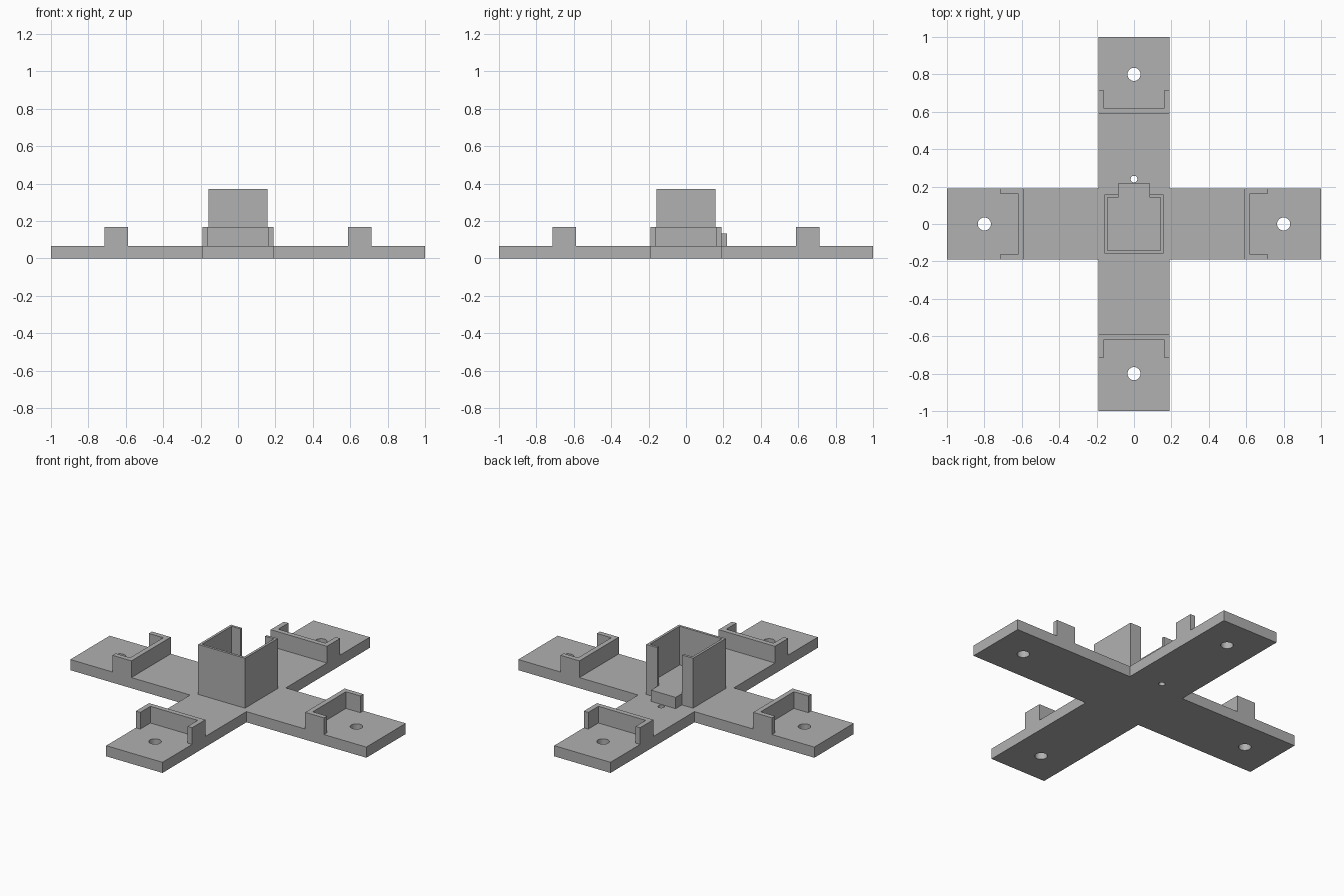
import bpy, bmesh, math
from mathutils import Matrix

cube = bpy.data.objects.get("Cube")
if cube:
    bpy.data.objects.remove(cube, do_unlink=True)

# Main dimensions
ARM = 0.19          # half width of an arm
BASE = 0.065        # plate thickness
RIM = 0.167         # top of the brackets
OUT, INN = 0.158, 0.143   # socket outer and inner half widths
SLOT = 0.083        # half width of the socket slot
TAB = 0.218         # end of the tongue

grey = bpy.data.materials.new("light_grey")
grey.use_nodes = True
colour = (0.44, 0.44, 0.44, 1)
grey.diffuse_color = colour
grey.node_tree.nodes["Principled BSDF"].inputs["Base Color"].default_value = colour


def prism(name, outline, z0, z1, angle=0.0):
    """Extrude a flat outline from z0 to z1, turned about the z axis."""
    bm = bmesh.new()
    face = bm.faces.new([bm.verts.new((x, y, z0)) for x, y in outline])
    ext = bmesh.ops.extrude_face_region(bm, geom=[face])["geom"]
    top = [v for v in ext if isinstance(v, bmesh.types.BMVert)]
    bmesh.ops.translate(bm, verts=top, vec=(0, 0, z1 - z0))
    bmesh.ops.recalc_face_normals(bm, faces=bm.faces)
    bm.transform(Matrix.Rotation(angle, 4, "Z"))
    mesh = bpy.data.meshes.new(name)
    bm.to_mesh(mesh)
    bm.free()
    mesh.materials.append(grey)
    obj = bpy.data.objects.new(name, mesh)
    bpy.context.collection.objects.link(obj)
    return obj


def mirrored(half):
    """Complete an outline by mirroring its +x half."""
    return half + [(-x, y) for x, y in reversed(half)]


def turned(points, k):
    c, s = round(math.cos(k * math.pi / 2)), round(math.sin(k * math.pi / 2))
    return [(c * x - s * y, s * x + c * y) for x, y in points]


# Cross-shaped base plate
cross = []
for k in range(4):
    cross += turned([(ARM, -ARM), (1, -ARM), (1, ARM)], k)
base = prism("cross_base", cross, 0, BASE)

# Screw holes through the arms and a small hole behind the socket
holes = [(x, y, 0.035) for x, y in (turned([(0, 0.8)], k)[0] for k in range(4))]
holes.append((0, 0.24, 0.018))
bm = bmesh.new()
for x, y, r in holes:
    bmesh.ops.create_cone(bm, cap_ends=True, segments=32, radius1=r, radius2=r,
                          depth=0.4, matrix=Matrix.Translation((x, y, 0)))
mesh = bpy.data.meshes.new("hole_cutter")
bm.to_mesh(mesh)
bm.free()
mesh.materials.append(grey)
cutter = bpy.data.objects.new("hole_cutter", mesh)
bpy.context.collection.objects.link(cutter)
cutter.hide_render = True
cutter.hide_viewport = True
cutter.display_type = "WIRE"
cut = base.modifiers.new("holes", "BOOLEAN")
cut.object = cutter
cut.operation = "DIFFERENCE"
cut.solver = "EXACT"

# U-shaped bracket on each arm, open outwards
bracket = mirrored([(ARM, 0.587), (ARM, 0.714), (0.16, 0.714), (0.16, 0.617)])
for k, side in enumerate(("back", "right", "front", "left")):
    prism(side + "_bracket", bracket, BASE, RIM, k * math.pi / 2)

# Square central socket with a slot in its back wall
socket = mirrored([(OUT, -OUT), (OUT, OUT), (SLOT, OUT), (SLOT, INN),
                   (INN, INN), (INN, -INN)])
prism("central_socket", socket, BASE, 0.37)

# Raised socket floor with a tongue through the slot
floor = mirrored([(INN, -INN), (INN, INN), (SLOT, INN), (SLOT, TAB)])
prism("socket_floor", floor, BASE, 0.134)
